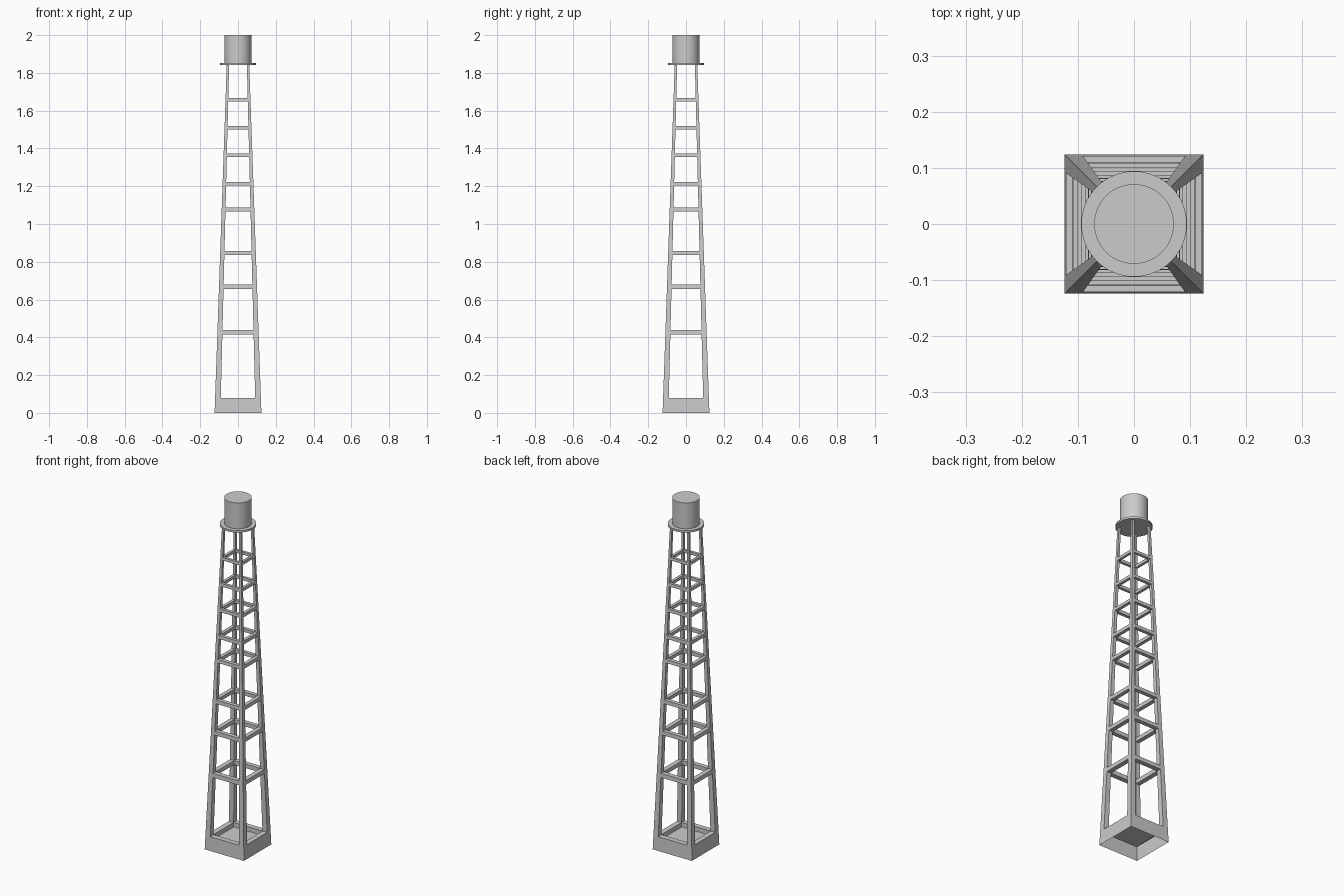
import bpy, bmesh, math

if "Cube" in bpy.data.objects:
    bpy.data.objects.remove(bpy.data.objects["Cube"])

LEG_BOTTOM, LEG_TOP = 0.08, 1.845


def lerp(z, a, b):
    return a + (b - a) * z / LEG_TOP


def outer(z):
    return lerp(z, 0.124, 0.0595)   # half width of the tapering tower


def thick(z):
    return lerp(z, 0.031, 0.0125)   # leg and brace thickness


def finish(bm, name):
    bmesh.ops.recalc_face_normals(bm, faces=bm.faces[:])
    me = bpy.data.meshes.new(name)
    bm.to_mesh(me)
    bm.free()
    ob = bpy.data.objects.new(name, me)
    bpy.context.collection.objects.link(ob)
    return ob


def square(bm, h, z):
    return [bm.verts.new((x * h, y * h, z)) for x, y in ((-1, -1), (1, -1), (1, 1), (-1, 1))]


def bridge(bm, a, b):
    n = len(a)
    for i in range(n):
        j = (i + 1) % n
        bm.faces.new((a[i], a[j], b[j], b[i]))


# Base: open underneath, raised rim around a sunken floor
bm = bmesh.new()
top_in = outer(0.08) - thick(0.08)
loops = [square(bm, h, z) for h, z in
         ((0.124, 0), (outer(0.08), 0.08), (top_in, 0.08), (top_in, 0.055))]
for a, b in zip(loops, loops[1:]):
    bridge(bm, a, b)
bm.faces.new(loops[-1])
finish(bm, "base")

# Four tapered corner legs
for sx, sy, label in ((-1, -1, "front_left"), (1, -1, "front_right"),
                      (1, 1, "back_right"), (-1, 1, "back_left")):
    bm = bmesh.new()
    ends = []
    for z in (LEG_BOTTOM, LEG_TOP):
        o, i = outer(z), outer(z) - thick(z)
        ends.append([bm.verts.new((sx * x, sy * y, z)) for x, y in ((i, i), (o, i), (o, o), (i, o))])
    bridge(bm, *ends)
    bm.faces.new(ends[0])
    bm.faces.new(ends[1])
    finish(bm, label + "_leg")

# Square brace rings, following the taper
for n, z in enumerate((0.428, 0.668, 0.846, 1.077, 1.213, 1.365, 1.51, 1.658), 1):
    h = lerp(z, 0.026, 0.0155) / 2
    bm = bmesh.new()
    lo, hi = z - h, z + h
    rings = [square(bm, w, k) for w, k in (
        (outer(lo), lo), (outer(hi), hi),
        (outer(hi) - thick(hi), hi), (outer(lo) - thick(lo), lo))]
    for a, b in zip(rings, rings[1:] + rings[:1]):
        bridge(bm, a, b)
    finish(bm, f"brace_ring_{n}")

# Round platform and tank, smooth sides
for name, r, z0, z1 in (("platform", 0.094, 1.841, 1.852), ("tank", 0.071, 1.852, 2.0)):
    bpy.ops.mesh.primitive_cylinder_add(vertices=64, radius=r, depth=z1 - z0,
                                        location=(0, 0, (z0 + z1) / 2))
    bpy.context.object.name = name
    bpy.ops.object.shade_smooth_by_angle(angle=math.radians(30))
